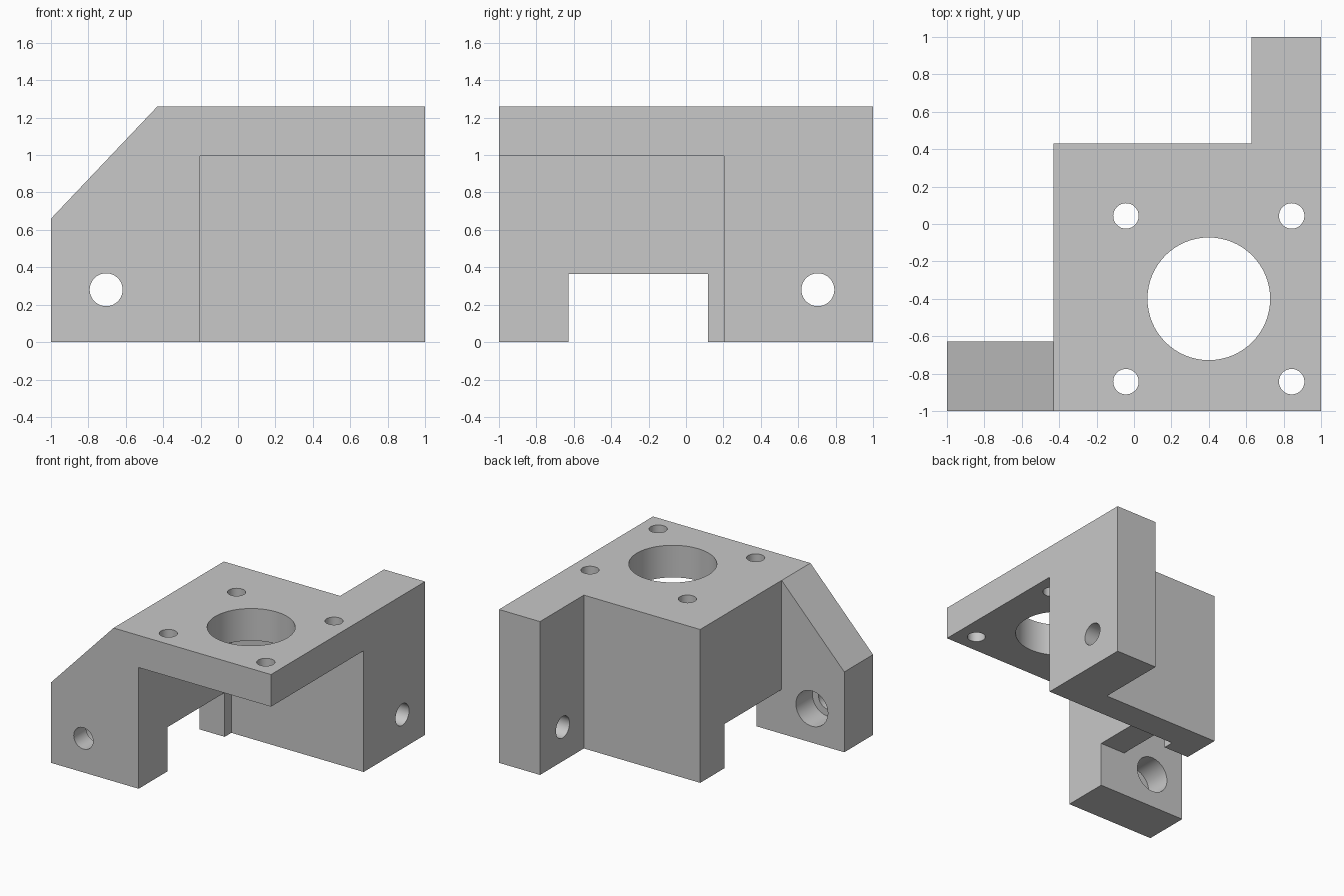
import bpy, bmesh, math
from mathutils import Matrix, Vector

if "Cube" in bpy.data.objects:
    bpy.data.objects.remove(bpy.data.objects["Cube"], do_unlink=True)

HEIGHT, PLATE_UNDER = 1.26, 0.996
OUTER, INNER = 0.43, 0.203    # outside and inside faces of the two walls
LUG = 0.627                   # inner face of the thick mounting lugs
SWAP = Matrix(((0, -1, 0, 0), (-1, 0, 0, 0), (0, 0, 1, 0), (0, 0, 0, 1)))

grey = bpy.data.materials.new("light grey")
grey.use_nodes = True
grey.diffuse_color = (0.58, 0.58, 0.58, 1)
grey.node_tree.nodes["Principled BSDF"].inputs["Base Color"].default_value = (0.58, 0.58, 0.58, 1)


def finish(name, bm, mirrored=False):
    """Turn a bmesh into an object, optionally reflected across the corner diagonal."""
    if mirrored:
        bm.transform(SWAP)
    bmesh.ops.recalc_face_normals(bm, faces=bm.faces)
    mesh = bpy.data.meshes.new(name)
    bm.to_mesh(mesh)
    bm.free()
    mesh.materials.append(grey)
    obj = bpy.data.objects.new(name, mesh)
    bpy.context.collection.objects.link(obj)
    return obj


def box(name, lo, hi, mirrored=False):
    bm = bmesh.new()
    bmesh.ops.create_cube(bm, size=1)
    lo, hi = Vector(lo), Vector(hi)
    for v in bm.verts:
        v.co = (lo + hi) / 2 + v.co * (hi - lo)
    return finish(name, bm, mirrored)


def prism(name, points, offset, mirrored=False):
    """Extrude a flat polygon along an offset."""
    bm = bmesh.new()
    face = bm.faces.new([bm.verts.new(p) for p in points])
    moved = bmesh.ops.extrude_face_region(bm, geom=[face])["geom"]
    bmesh.ops.translate(bm, vec=offset,
                        verts=[g for g in moved if isinstance(g, bmesh.types.BMVert)])
    return finish(name, bm, mirrored)


def rod(name, centre, radius, length, along_y=False, mirrored=False):
    bm = bmesh.new()
    bmesh.ops.create_cone(bm, cap_ends=True, segments=64, radius1=radius,
                          radius2=radius, depth=length)
    if along_y:
        bm.transform(Matrix.Rotation(math.pi / 2, 4, 'X'))
    bm.transform(Matrix.Translation(centre))
    return finish(name, bm, mirrored)


# Solid footprint: square body with a lug at two opposite corners
footprint = [(-1, -1), (1, -1), (1, 1), (LUG, 1), (LUG, OUTER),
             (-OUTER, OUTER), (-OUTER, -LUG), (-1, -LUG)]
bracket = prism("motor_bracket", [(x, y, 0) for x, y in footprint], (0, 0, HEIGHT))

cutters = []

# Hollow below the top plate
cutters.append(box("cavity_cutter", (-INNER, -2, -1), (2, INNER, PLATE_UNDER)))

for m in (False, True):
    # Sloping lug shoulder, stopping a hair short of the wall corner
    top = -OUTER - 0.001
    slope = (HEIGHT - 0.66) / (1 + top)
    shoulder = [(-1.3, 0.66 - 0.3 * slope), (top + 0.3, HEIGHT + 0.3 * slope),
                (-1.3, HEIGHT + 0.3 * slope)]
    cutters.append(prism("shoulder_cutter", [(x, -1.5, z) for x, z in shoulder], (0, 1, 0), m))
    # Wall notch, bolt hole and counterbore
    cutters.append(box("notch_cutter", (-0.6, -LUG, -1), (0, 0.117, 0.363), m))
    cutters.append(rod("bolt_cutter", (-0.705, -0.9, 0.28), 0.088, 0.8, True, m))
    cutters.append(rod("counterbore_cutter", (-0.705, -0.64, 0.28), 0.145, 0.4, True, m))

# Central opening and four screw holes in the plate
cutters.append(rod("opening_cutter", (0.4, -0.4, 1.1), 0.328, 0.8))
for sx in (-1, 1):
    for sy in (-1, 1):
        cutters.append(rod("screw_cutter", (0.4 + sx * 0.443, -0.4 + sy * 0.443, 1.1), 0.068, 0.8))

bpy.context.view_layer.objects.active = bracket
for cutter in cutters:
    mod = bracket.modifiers.new("cut", 'BOOLEAN')
    mod.operation, mod.solver, mod.object = 'DIFFERENCE', 'EXACT', cutter
    bpy.ops.object.modifier_apply(modifier=mod.name)
    bpy.data.objects.remove(cutter, do_unlink=True)

bpy.ops.object.select_all(action='DESELECT')
bracket.select_set(True)
bpy.ops.object.shade_smooth_by_angle(angle=math.radians(30))
